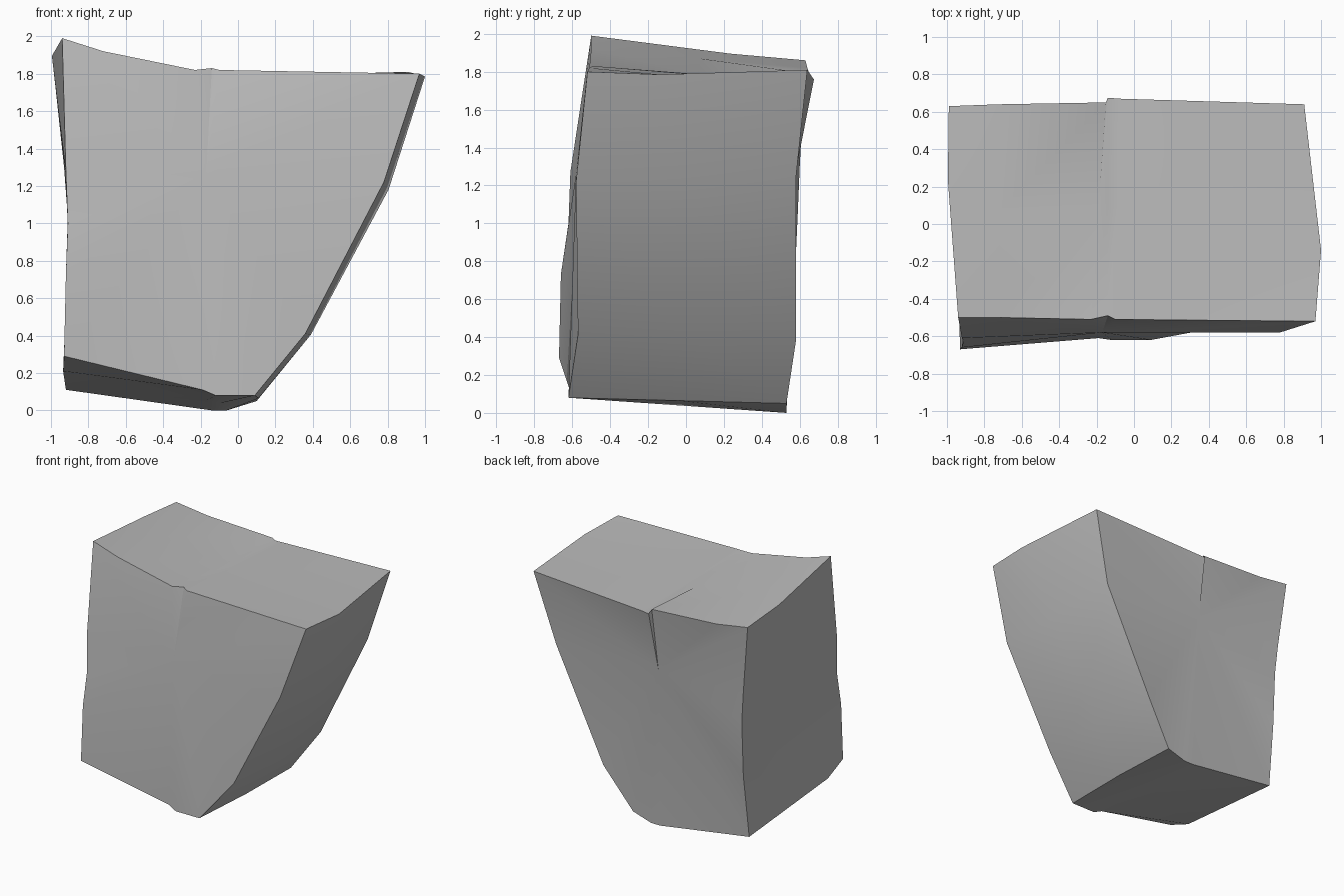
import bpy
import bmesh
import math
from mathutils import Vector

default_cube = bpy.data.objects.get("Cube")
if default_cube:
    bpy.data.objects.remove(default_cube, do_unlink=True)

# Each rim station runs around the boulder: front corner, back corner
rim_stations = {
    "top right corner": ((-0.94, -0.50, 1.99), (-0.99, 0.63, 1.86)),
    "top right slope": ((-0.72, -0.50, 1.92), (-0.72, 0.64, 1.82)),
    "top notch start": ((-0.23, -0.51, 1.82), (-0.15, 0.65, 1.79)),
    "top notch peak": ((-0.14, -0.49, 1.83), (-0.14, 0.675, 1.76)),
    "top notch end": ((-0.10, -0.51, 1.82), (-0.08, 0.67, 1.765)),
    "top left corner": ((0.97, -0.52, 1.80), (0.91, 0.64, 1.81)),
    "left shoulder": ((0.78, -0.58, 1.22), (0.75, 0.58, 1.24)),
    "left flank": ((0.36, -0.57, 0.41), (0.33, 0.58, 0.38)),
    "left foot": ((0.09, -0.62, 0.08), (0.10, 0.53, 0.05)),
    "bottom left": ((-0.12, -0.62, 0.08), (-0.06, 0.53, 0.0)),
    "bottom chip": ((-0.19, -0.61, 0.11), (-0.14, 0.53, 0.0)),
    "bottom right corner": ((-0.93, -0.67, 0.29), (-0.92, 0.51, 0.11)),
    "right flank": ((-0.92, -0.66, 0.73), (-0.91, 0.57, 0.62)),
    "right waist": ((-0.91, -0.62, 1.0), (-0.91, 0.59, 1.06)),
    "right shoulder": ((-0.92, -0.61, 1.27), (-0.93, 0.60, 1.30)),
}

# Offsets that push the middle ring away from a straight line
middle_bulges = {
    "top right corner": (-0.03, 0.17, -0.03),
    "top notch start": (0, 0, -0.02),
    "top notch peak": (0, 0, -0.01),
    "top notch end": (0, 0, -0.01),
    "top left corner": (0.06, -0.2, -0.02),
    "left shoulder": (0.04, 0, -0.05),
    "left flank": (0.045, 0, 0.01),
    "left foot": (0.015, 0, 0),
    "bottom right corner": (-0.01, -0.39, 0.01),
}


def make_material(name, color):
    material = bpy.data.materials.new(name)
    material.use_nodes = True
    material.diffuse_color = color
    shader = material.node_tree.nodes["Principled BSDF"]
    shader.inputs["Base Color"].default_value = color
    shader.inputs["Roughness"].default_value = 0.9
    return material


def bridge(bm, ring_a, ring_b):
    count = len(ring_a)
    for i in range(count):
        following = (i + 1) % count
        bm.faces.new((ring_a[i], ring_a[following], ring_b[following], ring_b[i]))


def fan(bm, ring, center):
    hub = bm.verts.new(center)
    for i, vert in enumerate(ring):
        bm.faces.new((vert, hub, ring[(i + 1) % len(ring)]))


# Boulder shell: front, middle and back rings joined and capped by fans
bm = bmesh.new()
front_ring, middle_ring, back_ring = [], [], []
for station, (front, back) in rim_stations.items():
    bulge = Vector(middle_bulges.get(station, (0, 0, 0)))
    middle = Vector(front).lerp(Vector(back), 0.5) + bulge
    front_ring.append(bm.verts.new(front))
    middle_ring.append(bm.verts.new(middle))
    back_ring.append(bm.verts.new(back))

bridge(bm, front_ring, middle_ring)
bridge(bm, middle_ring, back_ring)
fan(bm, front_ring, (-0.17, -0.58, 1.26))
fan(bm, back_ring, (-0.16, 0.58, 1.28))
bmesh.ops.recalc_face_normals(bm, faces=bm.faces[:])

mesh = bpy.data.meshes.new("boulder")
bm.to_mesh(mesh)
bm.free()
boulder = bpy.data.objects.new("boulder", mesh)
bpy.context.collection.objects.link(boulder)
mesh.materials.append(make_material("stone grey", (0.5, 0.5, 0.5, 1)))

# Soft facets with crisp outer edges
bpy.ops.object.select_all(action="DESELECT")
boulder.select_set(True)
bpy.context.view_layer.objects.active = boulder
bpy.ops.object.shade_smooth_by_angle(angle=math.radians(30))
